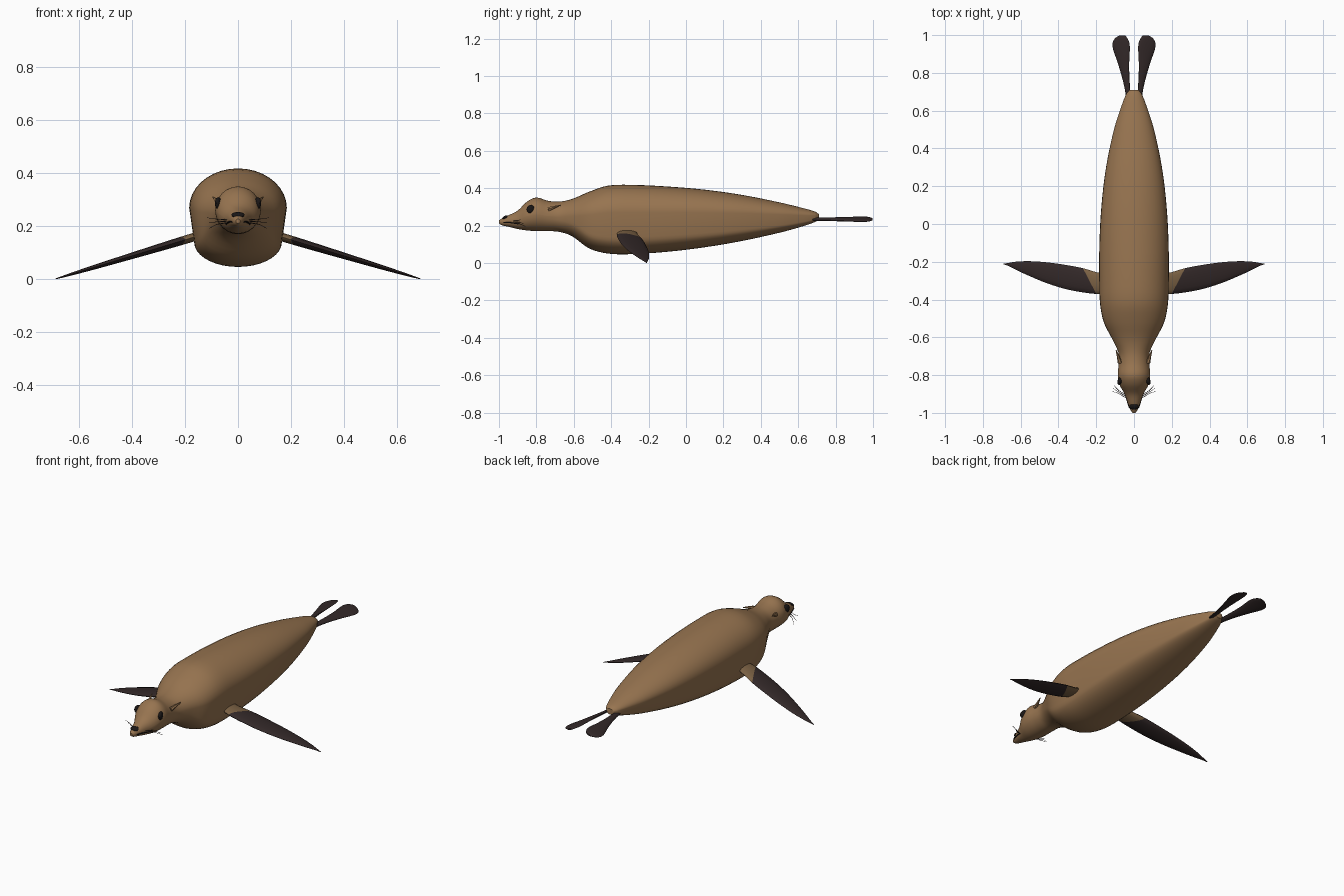
import bpy, bmesh, math
from mathutils import Vector, Matrix

if "Cube" in bpy.data.objects:
    bpy.data.objects.remove(bpy.data.objects["Cube"])


def material(name, rgb):
    m = bpy.data.materials.new(name)
    m.diffuse_color = (*rgb, 1)
    m.use_nodes = True
    m.node_tree.nodes["Principled BSDF"].inputs["Base Color"].default_value = m.diffuse_color
    return m


FUR = material("brown fur", (0.31, 0.175, 0.08))
ROOT = material("dark brown fur", (0.19, 0.115, 0.055))
SKIN = material("flipper skin", (0.032, 0.021, 0.021))
BLACK = material("eye black", (0.01, 0.008, 0.008))


def finish(bm, name, mats, angle=40):
    bmesh.ops.recalc_face_normals(bm, faces=bm.faces[:])
    me = bpy.data.meshes.new(name)
    bm.to_mesh(me)
    bm.free()
    ob = bpy.data.objects.new(name, me)
    bpy.context.collection.objects.link(ob)
    for m in mats:
        me.materials.append(m)
    bpy.ops.object.select_all(action='DESELECT')
    ob.select_set(True)
    bpy.context.view_layer.objects.active = ob
    bpy.ops.object.shade_smooth_by_angle(angle=math.radians(angle))
    return ob


def loft(rings):
    """Skin a list of equal-length closed rings and cap both ends."""
    bm = bmesh.new()
    vs = [[bm.verts.new(p) for p in r] for r in rings]
    n = len(vs[0])
    for a, b in zip(vs, vs[1:]):
        for i in range(n):
            j = (i + 1) % n
            bm.faces.new((a[i], a[j], b[j], b[i]))
    bm.faces.new(vs[0])
    bm.faces.new(vs[-1])
    return bm


def smooth_rows(rows, steps):
    """Resample station rows smoothly over their first column (cubic Hermite)."""
    def slope(i):
        a, b = rows[max(i - 1, 0)], rows[min(i + 1, len(rows) - 1)]
        return [(q - p) / (b[0] - a[0]) for p, q in zip(a, b)]
    out = []
    for i in range(len(rows) - 1):
        a, b, ma, mb = rows[i], rows[i + 1], slope(i), slope(i + 1)
        h = b[0] - a[0]
        for s in range(steps):
            t = s / steps
            c = (2*t**3 - 3*t**2 + 1, (t**3 - 2*t**2 + t) * h,
                 3*t**2 - 2*t**3, (t**3 - t**2) * h)
            out.append([c[0]*p + c[1]*u + c[2]*q + c[3]*v
                        for p, u, q, v in zip(a, ma, b, mb)])
    return out + [list(rows[-1])]


# Body stations: y, top z, bottom z, half width, flatness of the flanks
BODY = [
    (-1.00, .228, .212, .008, 0), (-.985, .238, .203, .018, 0), (-.95, .255, .195, .032, 0),
    (-.90, .280, .183, .050, 0), (-.85, .328, .175, .077, 0), (-.80, .350, .172, .086, 0),
    (-.74, .333, .171, .081, 0), (-.68, .328, .168, .083, .1), (-.61, .342, .145, .115, .4),
    (-.52, .380, .080, .160, .9), (-.42, .413, .052, .180, 1), (-.30, .418, .048, .184, 1),
    (-.10, .409, .061, .183, 1), (.10, .392, .085, .172, 1), (.30, .364, .119, .148, 1),
    (.50, .324, .163, .106, 1), (.62, .295, .196, .068, 1), (.69, .275, .220, .040, 1),
    (.71, .262, .230, .022, 1)]


def body_ring(row, n=18):
    y, top, bot, w, k = row
    h = top - bot
    z1, z2 = bot + h * (.5 + .1 * k), bot + h * (.5 - .25 * k)
    w2 = w * (1 - .1 * k)
    pts = []
    for i in range(n + 1):                  # rounded back
        a = math.pi * i / n
        pts.append((w * math.cos(a), y, z1 + (top - z1) * math.sin(a)))
    for i in range(n + 1):                  # belly, leaving slanted flanks
        a = math.pi * (1 + i / n)
        pts.append((w2 * math.cos(a), y, z2 - .001 + (z2 - bot) * math.sin(a)))
    return pts


rows = smooth_rows(BODY, 4)
finish(loft([body_ring(r) for r in rows]), "body", [FUR], 50)


def skin_at(y, z):
    """Half width of the body at a given y and z."""
    row = min(rows, key=lambda r: abs(r[0] - y))
    c, h = (row[1] + row[2]) / 2, (row[1] - row[2]) / 2
    return row[3] * math.sqrt(max(0, 1 - ((z - c) / h) ** 2))


# Front flipper stations: x, leading y, trailing y, thickness
FRONT = [(.14, -.365, -.265, .034), (.20, -.370, -.255, .034), (.27, -.362, -.234, .032),
         (.36, -.345, -.217, .028), (.46, -.314, -.203, .023), (.55, -.277, -.197, .018),
         (.62, -.245, -.199, .012), (.665, -.222, -.206, .007), (.69, -.214, -.210, .003)]
# Hind flipper stations: y, inner x, outer x, thickness
HIND = [(.64, .016, .038, .014), (.72, .021, .050, .016), (.80, .025, .070, .017),
        (.87, .025, .092, .017), (.93, .022, .112, .016), (.965, .026, .112, .014),
        (.985, .036, .098, .012), (.998, .046, .078, .008)]


def lens(n=14):
    return [(math.cos(2 * math.pi * i / n), math.sin(2 * math.pi * i / n)) for i in range(n)]


def blob(name, mat, centre, radii, rot=Matrix()):
    bm = bmesh.new()
    m = Matrix.Translation(centre) @ rot @ Matrix.Diagonal((*radii, 1))
    bmesh.ops.create_uvsphere(bm, u_segments=16, v_segments=10, radius=1, matrix=m)
    return finish(bm, name, [mat])


def strand(name, mat, points, radius, tip):
    """Thin tapered tube through points."""
    rings = []
    for i, p in enumerate(points):
        d = Vector(points[min(i + 1, len(points) - 1)]) - Vector(points[max(i - 1, 0)])
        q = d.to_track_quat('Z', 'Y')
        r = radius + (tip - radius) * i / (len(points) - 1)
        rings.append([Vector(p) + q @ Vector((r * c, r * s, 0)) for c, s in lens(6)])
    return finish(loft(rings), name, [mat])


for side, s in (("right", 1), ("left", -1)):
    # Front flipper, sloping down to the ground
    rings = []
    for x, a, b, t in smooth_rows(FRONT, 3):
        z = .158 - .302 * (x - .17)
        rings.append([(s * x, (a + b) / 2 + (b - a) / 2 * c, z + t / 2 * d) for c, d in lens()])
    bm = loft(rings)
    # Slanted fur boundary near the shoulder
    co, no = Vector((s * .2, -.37, 0)), Vector((s * .135, -.07, 0)).normalized()
    bmesh.ops.bisect_plane(bm, geom=bm.verts[:] + bm.edges[:] + bm.faces[:],
                           plane_co=co, plane_no=no)
    for f in bm.faces:
        f.material_index = 0 if (f.calc_center_median() - co).dot(no) < 0 else 1
    finish(bm, side + "_front_flipper", [ROOT, SKIN])

    # Hind flipper, rolled with its outer edge lower
    rings = []
    for y, a, b, t in smooth_rows(HIND, 3):
        mid, half = (a + b) / 2, (b - a) / 2
        rings.append([(s * (mid + half * c), y, .234 - .28 * half * c + t / 2 * d)
                      for c, d in lens()])
    finish(loft(rings), side + "_hind_flipper", [SKIN])

    # Eye
    blob(side + "_eye", BLACK, (s * (skin_at(-.83, .287) - .004), -.83, .287),
         (.012, .023, .023), Matrix.Rotation(s * .3, 4, 'Z'))

    # Ear, a small cone pointing back
    strand(side + "_ear", FUR, [(s * .074, -.735, .288), (s * .084, -.70, .300),
                                (s * .095, -.668, .310)], .012, .002)

    # Mouth line
    strand(side + "_mouth", BLACK,
           [(s * (skin_at(y, z) + .0005), y, z) for y, z in
            ((-.975, .217), (-.95, .217), (-.925, .214), (-.895, .208))], .004, .003)

    # Whiskers
    for i, (dy, dz) in enumerate(((-.885, .232), (-.87, .212), (-.855, .193))):
        strand(f"{side}_whisker_{i + 1}", SKIN,
               [(s * .036, -.925 + .008 * i, .224 - .005 * i),
                (s * .08, (dy - .91) / 2, (dz + .222) / 2),
                (s * (.117 - .005 * i), dy, dz)], .0018, .0008)

# Nose pad on top of the muzzle tip
blob("nose", BLACK, (0, -.967, .243), (.025, .017, .009), Matrix.Rotation(.45, 4, 'X'))
